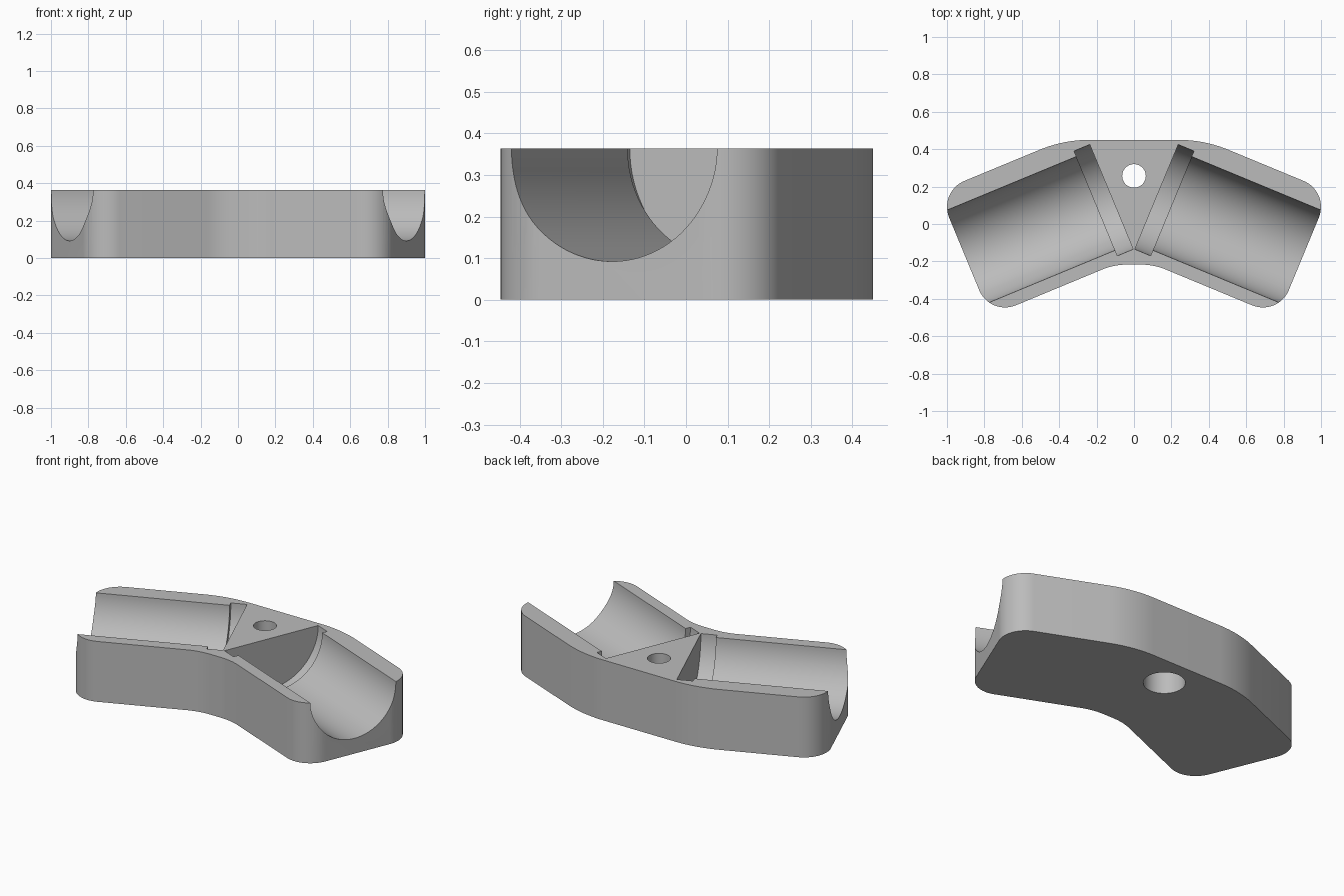
import bpy, bmesh, math
from mathutils import Vector, Matrix

old = bpy.data.objects.get("Cube")
if old:
    bpy.data.objects.remove(old, do_unlink=True)

HEIGHT = 0.363
TILT = math.radians(22.5)
ALONG = Vector((math.cos(TILT), -math.sin(TILT)))    # direction of the +x arm
ACROSS = Vector((math.sin(TILT), math.cos(TILT)))
AXIS = 0.18                                          # channel axis offset across the arm

grey = bpy.data.materials.new("plain grey")
grey.use_nodes = True
colour = (0.5, 0.5, 0.5, 1)
grey.diffuse_color = colour
grey.node_tree.nodes["Principled BSDF"].inputs["Base Color"].default_value = colour


def arm_point(along, across):
    return ALONG * along + ACROSS * across


def fillet(prev, corner, nxt, radius, steps=14):
    """Points of a round tangent to both edges at a corner."""
    a, b = (prev - corner).normalized(), (nxt - corner).normalized()
    half = a.angle(b) / 2
    centre = corner + (a + b).normalized() * radius / math.sin(half)
    start = corner + a * radius / math.tan(half) - centre
    end = corner + b * radius / math.tan(half) - centre
    sweep = math.pi - 2 * half
    if start.x * end.y - start.y * end.x < 0:
        sweep = -sweep
    return [centre + Matrix.Rotation(sweep * i / steps, 2) @ start for i in range(steps + 1)]


def add_object(name, bm):
    mesh = bpy.data.meshes.new(name)
    bmesh.ops.recalc_face_normals(bm, faces=bm.faces)
    bm.to_mesh(mesh)
    bm.free()
    mesh.materials.append(grey)
    obj = bpy.data.objects.new(name, mesh)
    bpy.context.collection.objects.link(obj)
    return obj


def cylinder(name, start, end, radius, sides):
    """Cylinder between two points."""
    start, end = Vector(start), Vector(end)
    bm = bmesh.new()
    turn = (end - start).to_track_quat('Z', 'Y').to_matrix().to_4x4()
    bmesh.ops.create_cone(bm, cap_ends=True, segments=sides, radius1=radius, radius2=radius,
                          depth=(end - start).length,
                          matrix=Matrix.Translation((start + end) / 2) @ turn)
    obj = add_object(name, bm)
    obj.hide_render = True
    return obj


# Bent body: filleted outline extruded upward
half = [(Vector((0.106, -0.217)), 0.35), (arm_point(0.9, -0.16), 0.15),
        (arm_point(0.9, 0.56), 0.15), (Vector((0.376, 0.45)), 0.70)]
corners = half + [(Vector((-p.x, p.y)), r) for p, r in reversed(half)]
outline = []
for i, (p, r) in enumerate(corners):
    outline += fillet(corners[i - 1][0], p, corners[(i + 1) % len(corners)][0], r)
bm = bmesh.new()
base = bm.faces.new([bm.verts.new((p.x, p.y, 0)) for p in outline])
top = bmesh.ops.extrude_face_region(bm, geom=[base])
bmesh.ops.translate(bm, vec=(0, 0, HEIGHT),
                    verts=[v for v in top["geom"] if isinstance(v, bmesh.types.BMVert)])
body = add_object("bent_channel_block", bm)

# Cutters: pipe channel and wider flange slot in each arm
cutters = []
for side, label in ((1, "left"), (-1, "right")):
    for name, a, b, radius in (("channel", 0.10, 1.2, 0.271), ("slot", 0.056, 0.147, 0.303)):
        ends = [arm_point(t, AXIS) for t in (a, b)]
        cutters.append(cylinder(f"{label}_{name}_cutter",
                                *[(side * p.x, p.y, HEIGHT) for p in ends], radius, 96))

# Cutters: screw hole with a wide recess underneath
cutters.append(cylinder("screw_hole_cutter", (0, 0.257, -0.1), (0, 0.257, 0.5), 0.063, 48))
cutters.append(cylinder("screw_recess_cutter", (0, 0.257, -0.1), (0, 0.257, 0.3), 0.115, 48))

bpy.context.view_layer.objects.active = body
for cutter in cutters:
    mod = body.modifiers.new(cutter.name, 'BOOLEAN')
    mod.operation = 'DIFFERENCE'
    mod.solver = 'EXACT'
    mod.object = cutter
    bpy.ops.object.modifier_apply(modifier=mod.name)
    bpy.data.objects.remove(cutter, do_unlink=True)

bpy.ops.object.select_all(action='DESELECT')
body.select_set(True)
bpy.ops.object.shade_smooth_by_angle(angle=math.radians(30))
